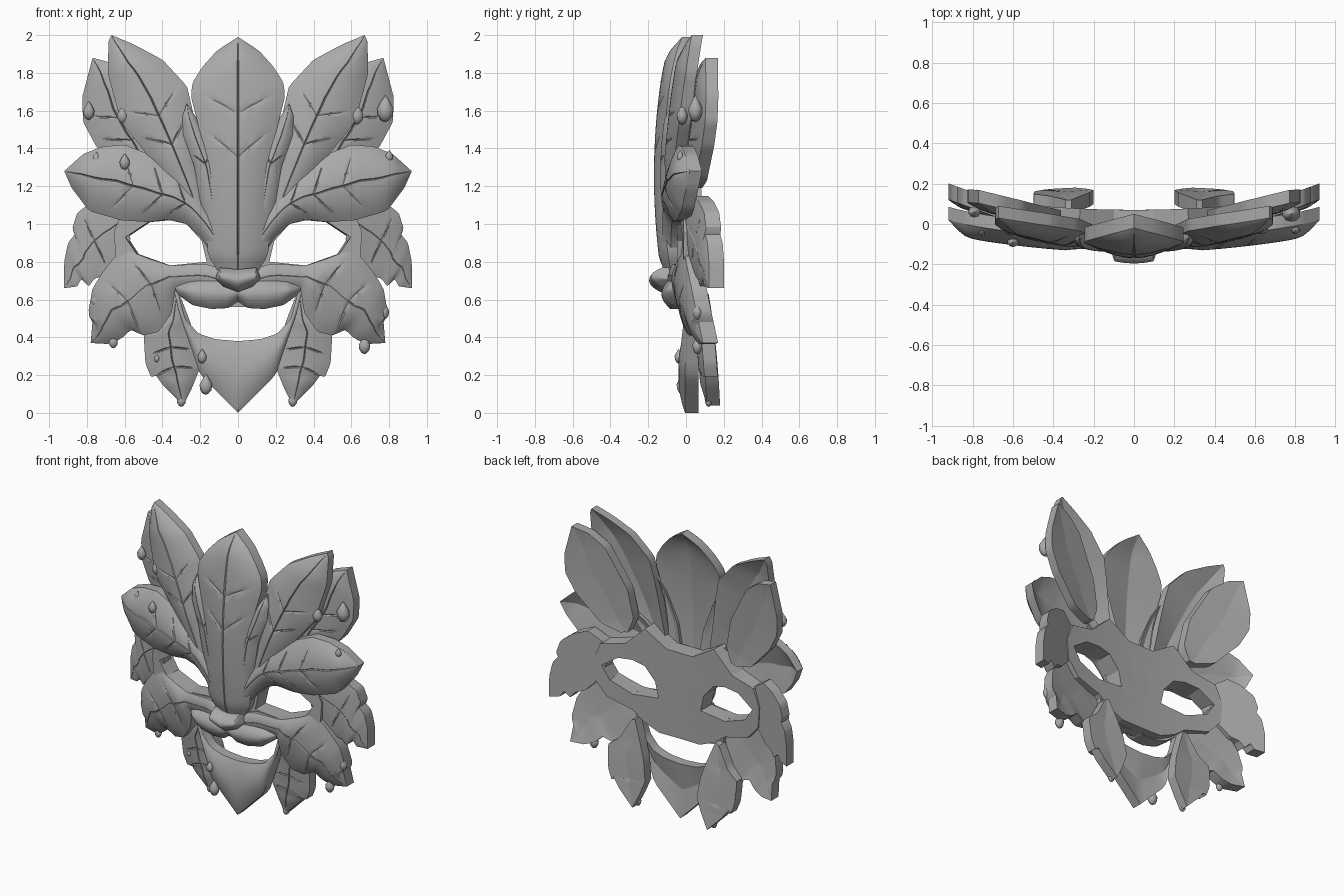
import bpy
import bmesh
from mathutils import Vector, Matrix

cube = bpy.data.objects.get("Cube")
if cube:
    bpy.data.objects.remove(cube, do_unlink=True)

clay = bpy.data.materials.new("plain_grey")
clay.use_nodes = True
grey = (0.4, 0.4, 0.4, 1)
clay.diffuse_color = grey
for node in clay.node_tree.nodes:
    if node.type == 'BSDF_PRINCIPLED':
        node.inputs["Base Color"].default_value = grey


def finish(bm, name, sharp=0.45):
    """Turn a bmesh into an object, smooth except along sharp edges."""
    bmesh.ops.recalc_face_normals(bm, faces=bm.faces)
    for face in bm.faces:
        face.smooth = True
    for edge in bm.edges:
        edge.smooth = edge.calc_face_angle(0) < sharp
    mesh = bpy.data.meshes.new(name)
    bm.to_mesh(mesh)
    bm.free()
    mesh.materials.append(clay)
    obj = bpy.data.objects.new(name, mesh)
    bpy.context.collection.objects.link(obj)
    return obj


def along(points, s):
    """Point at fraction s of the length of a polyline."""
    pts = [Vector(p) for p in points]
    lengths = [(b - a).length for a, b in zip(pts, pts[1:])]
    left = s * sum(lengths)
    for a, b, size in zip(pts, pts[1:], lengths):
        if left <= size:
            return a.lerp(b, left / size)
        left -= size
    return pts[-1]


def leaf(name, side_a, side_b, depth, dome, thick, veins=(), sign=1, rib=0.007,
         shear=0.5, hollow=0.7, tilt=0):
    """Domed slab between two edges, with a midrib and veins pressed in."""
    rows = {i / 30 for i in range(31)}
    for v in veins:
        rows = {u for u in rows if abs(u - v) > 0.01}
        rows |= {v - 0.008, v, v + 0.008}
    rows = sorted(rows)
    half = [0.025, 0.15, 0.3, 0.5, 0.7, 0.88, 1]
    cols = [-t for t in reversed(half)] + [0] + half
    y0, y1, y2 = depth
    widest = max((along(side_a, u) - along(side_b, u)).length for u in rows)
    bm = bmesh.new()
    front, back = [], []
    for u in rows:
        front_row, back_row = [], []
        for t in cols:
            s = u - shear * (1 - abs(t)) * u * (1 - u)
            a, b = along(side_a, s), along(side_b, s)
            p = a.lerp(b, (t + 1) / 2)
            rim = y0 * (1 - s) ** 2 + 2 * y1 * s * (1 - s) + y2 * s * s + tilt * p.x
            swell = min(1, 1.6 * (a - b).length / widest)
            rise = dome * swell * (1 - t * t)
            fold = hollow * dome * swell * (1 - abs(t))
            groove = 0
            if t == 0:
                groove = rib * swell
            elif u in veins and 0.1 < abs(t) < 0.6:
                groove = 0.006 * swell
            front_row.append(bm.verts.new((sign * p.x, rim - rise + groove, p.y)))
            back_row.append(bm.verts.new((sign * p.x, rim + thick - fold, p.y)))
        front.append(front_row)
        back.append(back_row)
    last_row, last_col = len(rows) - 1, len(cols) - 1
    for grid in (front, back):
        for i in range(last_row):
            for j in range(last_col):
                bm.faces.new((grid[i][j], grid[i][j + 1], grid[i + 1][j + 1], grid[i + 1][j]))
    for i in range(last_row):
        for j in (0, last_col):
            bm.faces.new((front[i][j], front[i + 1][j], back[i + 1][j], back[i][j]))
    for j in range(last_col):
        for i in (0, last_row):
            bm.faces.new((front[i][j], front[i][j + 1], back[i][j + 1], back[i][j]))
    bmesh.ops.remove_doubles(bm, verts=bm.verts, dist=0.0005)
    bmesh.ops.dissolve_degenerate(bm, edges=bm.edges, dist=0.0002)
    return finish(bm, name)


def pair(name, *args, **options):
    for side, sign in (("left_", 1), ("right_", -1)):
        leaf(side + name, *args, sign=sign, **options)


def flip(points):
    return [(-x, z) for x, z in points]


# Central leaf running from the nose bridge to the crown, with a lobe on each side
crown = [(.09, .68), (.11, .76), (.16, .83), (.165, .95), (.16, 1.12), (.18, 1.32),
         (.21, 1.52), (.25, 1.68), (.24, 1.75), (.19, 1.83), (.11, 1.92), (0, 1.99)]
leaf("crown_leaf", flip(crown), crown, (-.07, -.19, -.02), .05, .07, (.6, .74))
pair("crown_lobe",
     [(.05, 1), (.1, 1.3), (.18, 1.5), (.27, 1.64)],
     [(.18, 1), (.23, 1.3), (.29, 1.47), (.295, 1.57), (.27, 1.64)],
     (-.09, -.13, -.07), .03, .06, (.6,))

# Upper leaves, and the broader leaves behind them
pair("upper_leaf",
     [(.15, 1.08), (.19, 1.3), (.24, 1.6), (.27, 1.73), (.4, 1.87), (.55, 1.95), (.67, 2)],
     [(.27, 1.06), (.36, 1.2), (.46, 1.34), (.62, 1.54), (.69, 1.8), (.685, 1.97), (.67, 2)],
     (-.08, -.06, .03), .05, .06, (.47, .62))
pair("back_leaf",
     [(.4, 1.2), (.36, 1.3), (.4, 1.5), (.55, 1.77), (.66, 1.85), (.77, 1.88)],
     [(.45, 1.19), (.58, 1.23), (.75, 1.41), (.82, 1.54), (.825, 1.67), (.77, 1.88)],
     (-.07, -.07, -.05), .03, .065, (.5, .65), hollow=0.3, tilt=0.2)

# Brow leaves above the eyes
pair("brow_leaf",
     [(.1, 1.02), (.2, 1.15), (.32, 1.27), (.45, 1.36), (.6, 1.42), (.72, 1.41),
      (.82, 1.37), (.92, 1.28)],
     [(.14, .84), (.19, .92), (.27, 1), (.36, 1.025), (.47, 1.01), (.62, 1.02),
      (.79, 1.07), (.88, 1.19), (.92, 1.28)],
     (-.08, -.08, .02), .06, .065, (.35, .5, .66))

# Ragged leaves at the sides of the face
pair("side_leaf",
     [(.58, 1.08), (.68, 1.15), (.77, 1.12), (.85, 1.06), (.88, .97), (.86, .95),
      (.9, .9), (.92, .8), (.92, .66)],
     [(.57, .92), (.62, .81), (.7, .73), (.76, .71), (.79, .67), (.83, .71),
      (.85, .67), (.92, .66)],
     (-.21, -.21, -.21), .02, .08, (.4,), rib=0.003, shear=0, hollow=0, tilt=0.36)

# Cheek leaves below the eyes
pair("cheek_leaf",
     [(.08, .76), (.17, .79), (.36, .78), (.48, .82), (.58, .86), (.65, .83), (.72, .74),
      (.77, .66), (.795, .52), (.77, .49), (.78, .37)],
     [(.08, .64), (.2, .67), (.33, .66), (.35, .53), (.42, .43), (.5, .41), (.57, .44),
      (.62, .39), (.69, .365), (.78, .37)],
     (-.08, -.03, .09), .045, .08, (.5, .66), rib=0.003, shear=0.2, hollow=0.2)

# Beard leaves behind the chin
pair("beard_leaf",
     [(.31, .63), (.26, .5), (.22, .38), (.2, .24), (.24, .14), (.29, .04)],
     [(.34, .62), (.42, .48), (.5, .42), (.49, .26), (.46, .19), (.45, .22), (.4, .15),
      (.29, .04)],
     (.05, .1, .11), .03, .07, (.5, .65), shear=0.2, hollow=0.3)

# Chin, swept from one mouth corner to the other
mouth = [(.32, .65), (.28, .5), (.21, .42), (.12, .39)]
jaw = [(.34, .65), (.31, .52), (.25, .35), (.2, .2), (.1, .1)]
leaf("chin_leaf",
     flip(mouth) + [(0, .38)] + mouth[::-1],
     flip(jaw) + [(0, 0)] + jaw[::-1],
     (0, -.01, 0), .035, .07, rib=0, shear=0)

# Upper lip lobes and nose
pair("muzzle_lobe",
     [(0, .69), (.12, .71), (.26, .7), (.35, .67)],
     [(0, .59), (.05, .555), (.14, .55), (.24, .57), (.31, .62), (.35, .67)],
     (-.08, -.1, -.03), .045, .1, rib=0, shear=0)
leaf("nose",
     [(-.12, .71), (-.1, .77), (0, .76), (.1, .77), (.12, .71)],
     [(-.12, .71), (-.08, .67), (0, .64), (.08, .67), (.12, .71)],
     (-.11, -.16, -.11), .06, .08, rib=0, shear=0)

# Face plate joining the leaves, pierced by the eyes
half_face = [(.06, .56), (.16, .56), (.28, .61), (.36, .67), (.55, .72), (.64, .82),
             (.65, .96), (.6, 1.08), (.42, 1.12), (.27, 1.26), (.1, 1.16)]
eye = [(.165, .8), (.19, .91), (.27, 1), (.36, 1.02), (.47, 1.01), (.59, .93),
       (.53, .84), (.36, .78)]
bm = bmesh.new()
for loop in (half_face + flip(half_face)[::-1], eye, flip(eye)):
    verts = [bm.verts.new((x, 0, z)) for x, z in loop]
    for a, b in zip(verts, verts[1:] + verts[:1]):
        bm.edges.new((a, b))
bmesh.ops.triangle_fill(bm, edges=bm.edges[:], use_beauty=True, normal=(0, -1, 0))
bmesh.ops.subdivide_edges(bm, edges=bm.edges[:], cuts=2, use_grid_fill=True)
for v in bm.verts:
    v.co.y = 0.01 + 0.09 * v.co.x ** 2
plate = finish(bm, "face_plate")
plate.data.shade_flat()
solid = plate.modifiers.new("thickness", 'SOLIDIFY')
solid.thickness = 0.12
solid.offset = 0


# Dew drops resting on the leaves
def drop(name, x, y, z, size):
    bm = bmesh.new()
    bmesh.ops.create_icosphere(bm, subdivisions=2, radius=1)
    for v in bm.verts:
        if v.co.z > 0:
            v.co.x *= 1 - 0.7 * v.co.z
            v.co.y *= 1 - 0.7 * v.co.z
        v.co = Vector((v.co.x * 0.7, v.co.y * 0.6, v.co.z * 1.1)) * size
    bmesh.ops.transform(bm, matrix=Matrix.Translation((x, y, z)), verts=bm.verts)
    finish(bm, name, 0.8)


drops = [(-.79, .06, 1.6, .045), (-.61, -.03, 1.58, .045), (.63, -.02, 1.58, .05),
         (.78, .05, 1.61, .065), (-.75, -.04, 1.35, .03), (-.6, -.09, 1.33, .04),
         (.8, -.03, 1.36, .03), (.78, -.04, 1.21, .02), (-.75, .04, .6, .04),
         (.67, .01, .62, .02), (.77, .06, .54, .045), (-.66, .06, .38, .035),
         (.67, .06, .36, .045), (-.43, .07, .29, .02), (-.3, .12, .07, .035),
         (.29, .12, .07, .035), (-.17, -.02, .15, .05), (-.19, -.04, .3, .035)]
for number, spec in enumerate(drops):
    drop("dew_drop_%d" % number, *spec)
